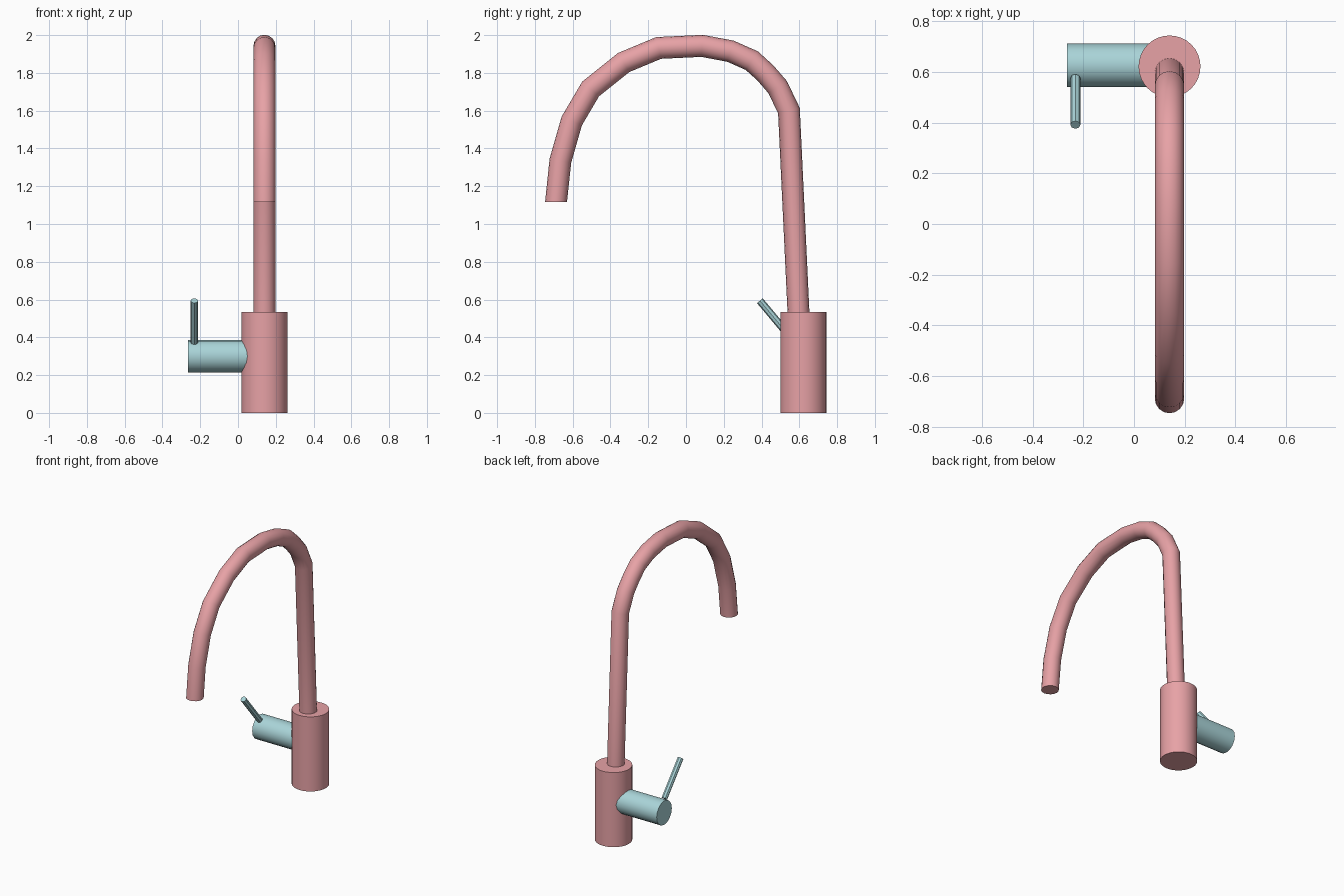
import bpy, bmesh, math
from mathutils import Vector

if "Cube" in bpy.data.objects:
    bpy.data.objects.remove(bpy.data.objects["Cube"])


def material(name, color):
    m = bpy.data.materials.new(name)
    m.diffuse_color = color
    m.use_nodes = True
    m.node_tree.nodes["Principled BSDF"].inputs["Base Color"].default_value = m.diffuse_color
    return m


RED = material("red", (0.80, 0.36, 0.38, 1))
TEAL = material("teal", (0.40, 0.66, 0.69, 1))


def smooth(obj, mat):
    obj.data.materials.append(mat)
    bpy.ops.object.select_all(action='DESELECT')
    obj.select_set(True)
    bpy.context.view_layer.objects.active = obj
    bpy.ops.object.shade_smooth_by_angle(angle=math.radians(40))


def rod(name, start, end, radius, sides, mat):
    a, b = Vector(start), Vector(end)
    axis = b - a
    bpy.ops.mesh.primitive_cylinder_add(
        vertices=sides, radius=radius, depth=axis.length, location=(a + b) / 2,
        rotation=axis.to_track_quat('Z', 'Y').to_euler())
    obj = bpy.context.object
    obj.name = name
    smooth(obj, mat)


def swept_tube(name, path, x, radius, sides, mat):
    """Mitred tube along a y-z path, with both ends cut level."""
    pts = [Vector((x, y, z)) for y, z in path]
    bm = bmesh.new()
    rings = []
    for i, p in enumerate(pts):
        if i in (0, len(pts) - 1):
            side = Vector((0, 1 if i == 0 else -1, 0))
        else:
            d0 = (p - pts[i - 1]).normalized()
            d1 = (pts[i + 1] - p).normalized()
            t = (d0 + d1).normalized()
            side = Vector((0, t.z, -t.y)) / t.dot(d1)
        ring = []
        for k in range(sides):
            a = 2 * math.pi * k / sides
            ring.append(bm.verts.new(
                p + radius * (math.cos(a) * Vector((1, 0, 0)) + math.sin(a) * side)))
        rings.append(ring)
    for r0, r1 in zip(rings, rings[1:]):
        for k in range(sides):
            n = (k + 1) % sides
            bm.faces.new((r0[k], r0[n], r1[n], r1[k]))
    bm.faces.new(rings[0])
    bm.faces.new(rings[-1])
    bmesh.ops.recalc_face_normals(bm, faces=bm.faces)
    mesh = bpy.data.meshes.new(name)
    bm.to_mesh(mesh)
    bm.free()
    obj = bpy.data.objects.new(name, mesh)
    bpy.context.collection.objects.link(obj)
    smooth(obj, mat)


# Upright body
rod("base", (0.14, 0.621, 0), (0.14, 0.621, 0.535), 0.122, 32, RED)

# Gooseneck spout
path = [(0.597, 0.50), (0.545, 1.60), (0.485, 1.725), (0.42, 1.80),
        (0.348, 1.865), (0.235, 1.915), (0.085, 1.943), (-0.145, 1.932),
        (-0.33, 1.855), (-0.505, 1.715), (-0.605, 1.545),
        (-0.665, 1.335), (-0.688, 1.117)]
swept_tube("spout", path, 0.14, 0.058, 16, RED)

# Side valve and its lever
rod("valve", (-0.265, 0.625, 0.30), (0.08, 0.625, 0.30), 0.086, 16, TEAL)
rod("lever", (-0.231, 0.575, 0.374), (-0.231, 0.391, 0.594), 0.02, 8, TEAL)
